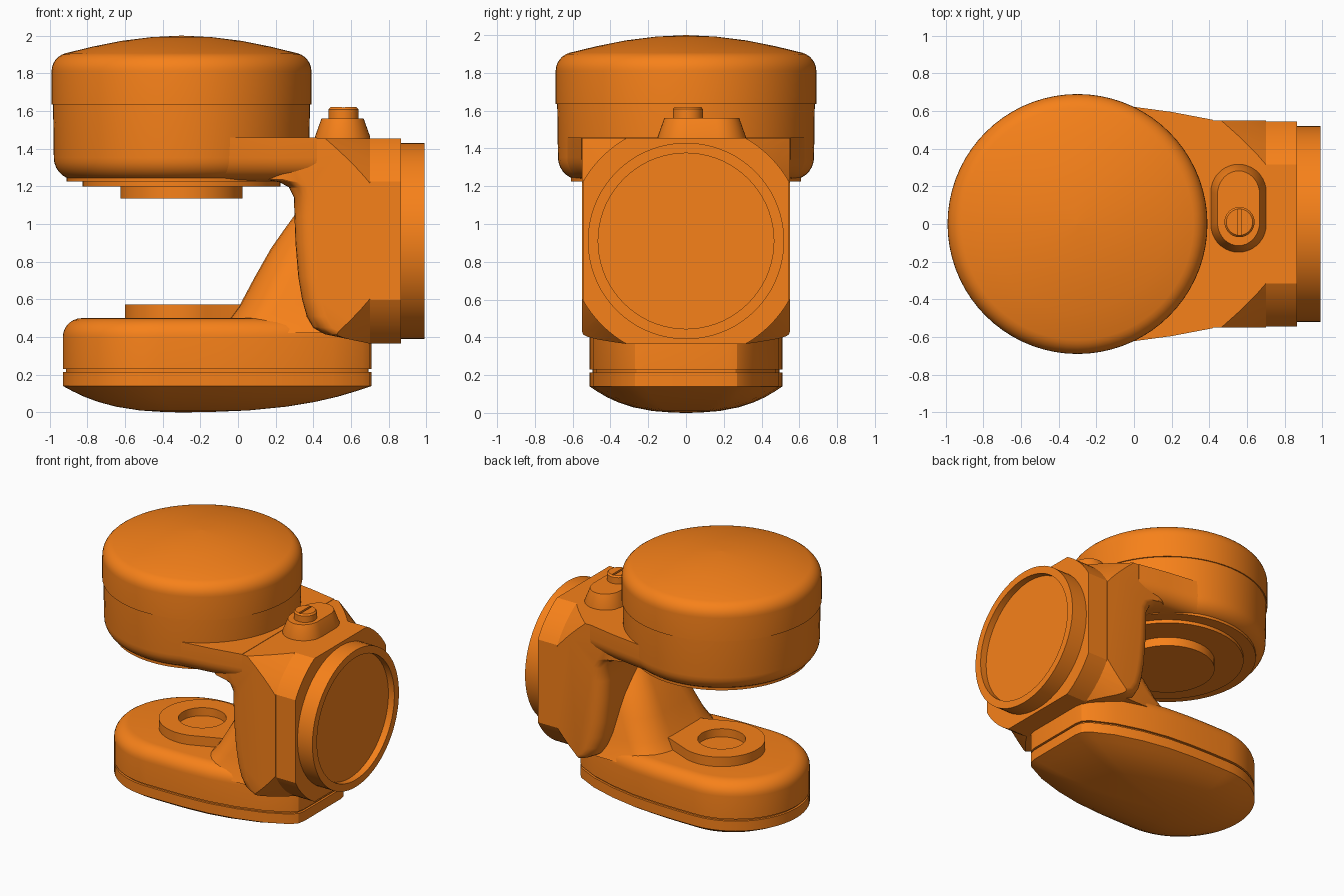
import bpy, bmesh
from math import sin, cos, pi, radians, sqrt

if "Cube" in bpy.data.objects:
    bpy.data.objects.remove(bpy.data.objects["Cube"])

orange = bpy.data.materials.new("orange")
orange.diffuse_color = (0.93, 0.22, 0.01, 1)
orange.use_nodes = True
orange.node_tree.nodes["Principled BSDF"].inputs["Base Color"].default_value = orange.diffuse_color


def loft(name, rings, angle=28):
    """Skin closed rings of 3D points and cap both ends."""
    bm = bmesh.new()
    vs = [[bm.verts.new(p) for p in r] for r in rings]
    n = len(vs[0])
    for a, b in zip(vs, vs[1:]):
        for i in range(n):
            j = (i + 1) % n
            bm.faces.new((a[i], a[j], b[j], b[i]))
    bm.faces.new(vs[0])
    bm.faces.new(vs[-1])
    bmesh.ops.remove_doubles(bm, verts=bm.verts, dist=1e-6)
    bmesh.ops.recalc_face_normals(bm, faces=bm.faces)
    me = bpy.data.meshes.new(name)
    bm.to_mesh(me)
    bm.free()
    ob = bpy.data.objects.new(name, me)
    bpy.context.collection.objects.link(ob)
    me.materials.append(orange)
    smooth(ob, angle)
    return ob


def smooth(ob, angle):
    bpy.ops.object.select_all(action='DESELECT')
    ob.select_set(True)
    bpy.context.view_layer.objects.active = ob
    bpy.ops.object.shade_smooth_by_angle(angle=radians(angle))


def lathe(name, prof, cx=0.0, cy=0.0, along_x=False, cz=0.0, n=72):
    """Revolve (radius, height) points about z, or about x when along_x."""
    rings = []
    for r, h in prof:
        r = max(r, 0.002)
        cs = [(r * cos(2 * pi * i / n), r * sin(2 * pi * i / n)) for i in range(n)]
        rings.append([(h, a, cz + b) if along_x else (cx + a, cy + b, h) for a, b in cs])
    return loft(name, rings)


def stack(name, outline, centre, half, layers, angle=28):
    """Stack an outline in z, shrunk by an inset at each (inset, z) layer."""
    rings = []
    for d, z in layers:
        sx, sy = 1 - d / half[0], 1 - d / half[1]
        rings.append([(centre[0] + (x - centre[0]) * sx,
                       centre[1] + (y - centre[1]) * sy, z) for x, y in outline])
    return loft(name, rings, angle)


def arc(cx, cy, r, a0, a1, n):
    return [(cx + r * cos(radians(a0 + (a1 - a0) * i / n)),
             cy + r * sin(radians(a0 + (a1 - a0) * i / n))) for i in range(n + 1)]


def mirror(pts):
    """Close a half outline (y > 0) across the x axis."""
    return pts + [(x, -y) for x, y in reversed(pts) if abs(y) > 1e-6]


def boolean(ob, cutter, op, angle=28):
    m = ob.modifiers.new("cut", 'BOOLEAN')
    m.operation, m.object, m.solver = op, cutter, 'EXACT'
    bpy.context.view_layer.objects.active = ob
    bpy.ops.object.modifier_apply(modifier=m.name)
    bpy.data.objects.remove(cutter)
    smooth(ob, angle)


CX = -0.30   # vertical axis of both joints
CZ = 0.91    # horizontal axis of the side flange

# upper joint: domed cap, body and stepped hub underneath
lathe("upper_cap", [(0, 1.63), (0.69, 1.635)] + arc(0.59, 1.81, 0.10, 0, 75, 6)
      + [(0.47, 1.942), (0.32, 1.972), (0.16, 1.992), (0, 2.0)], CX)
lathe("upper_body", [(0, 1.235)] + arc(0.56, 1.352, 0.118, -90, 0, 7) + [(0.682, 1.636), (0, 1.636)], CX)
lathe("upper_hub", [(0, 1.135), (0.325, 1.135), (0.325, 1.2), (0.525, 1.2), (0.525, 1.225),
                    (0.61, 1.225), (0.61, 1.25), (0, 1.25)], CX)

# arm running from the upper joint to the side block
arm = mirror([(0.42, 0.553), (0.2, 0.595)] + arc(CX, 0, 0.672, 70, 175, 20))
arm_round = [(0.12 - x, z) for x, z in arc(0, 1.352, 0.12, -90, 0, 7)]
stack("upper_arm", arm, (-0.13, 0), (0.55, 0.67), arm_round + [(0, 1.458)])

# side block: side profile with rounded inner edges, trimmed by a cone
inner = [(0.14, 1.44), (0.14, 1.235), (0.22, 1.222), (0.27, 1.195), (0.297, 1.14), (0.30, 1.04),
         (0.305, 0.9), (0.32, 0.72), (0.34, 0.6), (0.365, 0.51), (0.40, 0.45), (0.46, 0.415)]
slices = [(-(0.45 + 0.1 * sin(radians(a))), 0.1 * (1 - cos(radians(a)))) for a in range(90, -1, -15)]
slices += [(-y, s) for y, s in reversed(slices)]
block = loft("side_block", [[(0.14, y, 1.455)] + [(x + s, y, z) for x, z in inner]
                            + [(0.70, y, 0.365), (0.70, y, 1.455)] for y, s in slices])
cone = lathe("trim_cone", [(0, 0.05), (1.025, 0.05), (0.63, 0.70), (0, 0.72)], along_x=True, cz=CZ, n=96)
boolean(block, cone, 'INTERSECT')

# flange: square clipped by a circle, then an open round ring
flange = []
for i in range(96):
    c, s = cos(2 * pi * i / 96), sin(2 * pi * i / 96)
    r = min(0.63, 0.545 / max(abs(c), abs(s)))
    flange.append((r * c, CZ + r * s))
loft("side_flange", [[(x, y, z) for y, z in flange] for x in (0.69, 0.865)], 20)
lathe("flange_ring", [(0, 0.86), (0.52, 0.86), (0.52, 0.99), (0.465, 0.99), (0.465, 0.94), (0, 0.94)],
      along_x=True, cz=CZ)

# oblong boss with slotted screw
boss = arc(0.555, 0.17, 0.147, 0, 180, 18) + arc(0.555, -0.003, 0.147, 180, 360, 18)
stack("screw_boss", boss, (0.555, 0.083), (0.147, 0.235), [(0, 1.44), (0, 1.462), (0.035, 1.56)])
screw = lathe("slotted_screw", [(0, 1.55), (0.08, 1.55), (0.08, 1.608), (0.07, 1.62), (0, 1.62)], 0.56, 0.01, n=32)
slot = loft("slot_cutter", [[(0.552, -0.06, z), (0.568, -0.06, z), (0.568, 0.08, z), (0.552, 0.08, z)]
                            for z in (1.595, 1.7)])
boolean(screw, slot, 'DIFFERENCE')

# lower arm: rounded housing with seam groove, and domed cover below
low = mirror([(0.71, 0.0), (0.71, 0.22), (0.70, 0.27), (0.66, 0.315), (0.5, 0.395), (0.3, 0.455),
              (0.1, 0.492), (-0.1, 0.507), (-0.25, 0.51)] + arc(-0.42, 0, 0.51, 90, 180, 18))
top_round = [(0.1 - x, z) for x, z in arc(0, 0.4, 0.1, 0, 90, 7)]
end_half = (0.82, 0.51)
stack("lower_housing", low, (-0.11, 0), end_half, [(0.016, 0.205), (0.016, 0.23), (0, 0.23)] + top_round)
dome = [(1, 0.215), (1, 0.14), (0.92, 0.113), (0.82, 0.083), (0.7, 0.055), (0.55, 0.03),
        (0.35, 0.01), (0.15, 0.002), (0.02, 0)]
stack("lower_cover", low, (CX, 0), (1, 1), [(1 - s, z) for s, z in dome])

# sloping fin joining lower arm and block
fin = []
for z, x, w in [(0.42, -0.12, 0.46), (0.49, -0.05, 0.43), (0.57, 0.01, 0.40), (0.72, 0.09, 0.36),
                (0.87, 0.175, 0.30), (0.97, 0.245, 0.245), (1.06, 0.31, 0.2)]:
    half = [(0.5, w), (x + 0.2, w)] + [(x + 0.2 * (1 - cos(radians(a))), w * (0.4 + 0.6 * sin(radians(a))))
                                       for a in range(75, -1, -15)]
    fin.append([(px, py, z) for px, py in mirror(half)])
loft("support_fin", fin, 40)

# lower pad: teardrop seat with a shallow round hole
pad = mirror([(0.12, 0.17), (0.0, 0.2)] + arc(CX, 0, 0.3, 63, 180, 24))
seat = stack("lower_pad", pad, (CX, 0), (1, 1), [(0, 0.45), (0, 0.572)])
hole = lathe("hole_cutter", [(0, 0.51), (0.165, 0.51), (0.165, 0.7), (0, 0.7)], CX, n=48)
boolean(seat, hole, 'DIFFERENCE')
